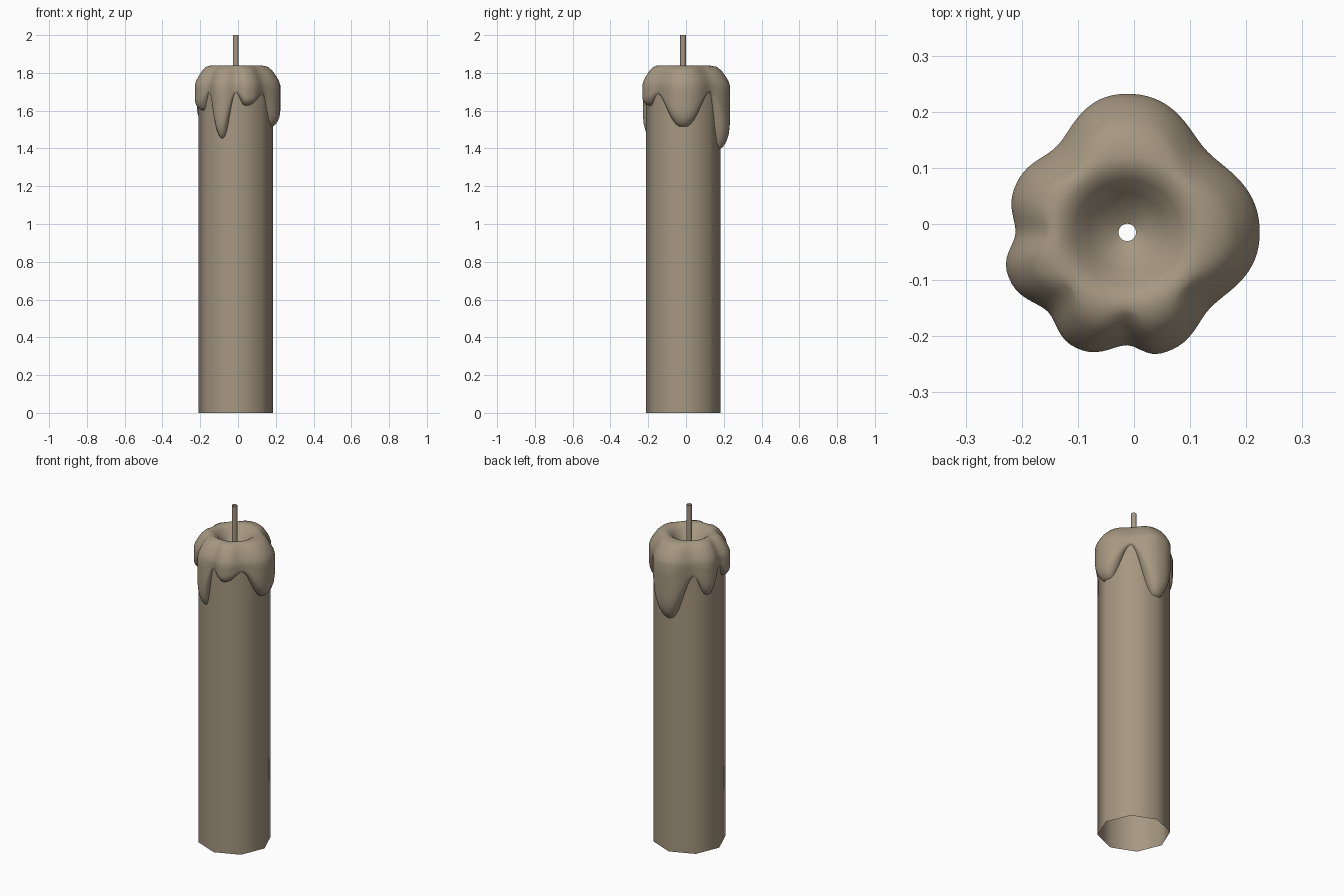
import bpy, math

if "Cube" in bpy.data.objects:
    bpy.data.objects.remove(bpy.data.objects["Cube"])

CX, CY = -0.012, -0.015      # axis of the candle
COLS = 120                   # columns around the wax cap

wax = bpy.data.materials.new("wax")
wax.diffuse_color = (0.38, 0.31, 0.22, 1)
wax.use_nodes = True
wax.node_tree.nodes["Principled BSDF"].inputs["Base Color"].default_value = wax.diffuse_color


def lathe(name, rings, sides):
    """Open surface from rings; each ring is a function angle -> (radius, z)."""
    verts, faces = [], []
    for ring in rings:
        for i in range(sides):
            a = 2 * math.pi * i / sides
            r, z = ring(a)
            verts.append((CX + r * math.cos(a), CY + r * math.sin(a), z))
    for k in range(len(rings) - 1):
        for i in range(sides):
            j = (i + 1) % sides
            faces.append((k * sides + i, k * sides + j,
                          (k + 1) * sides + j, (k + 1) * sides + i))
    me = bpy.data.meshes.new(name)
    me.from_pydata(verts, [], faces)
    me.polygons.foreach_set("use_smooth", [True] * len(faces))
    me.materials.append(wax)
    ob = bpy.data.objects.new(name, me)
    bpy.context.collection.objects.link(ob)
    return ob


def const(r, z):
    return lambda a: (r, z)


# Alternating drips and gaps: angle in degrees, outer radius, lower edge height
KEYS = [(0, .236, 1.51), (45, .203, 1.69), (90, .247, 1.39), (131, .198, 1.64),
        (158, .216, 1.53), (180, .199, 1.68), (200, .226, 1.60), (225, .200, 1.69),
        (247, .225, 1.45), (270, .201, 1.69), (287, .224, 1.625), (317, .200, 1.68),
        (360, .236, 1.51)]


def drip(a):
    """Outer radius and lower edge of the wax at an angle."""
    d = math.degrees(a) % 360
    for k in range(len(KEYS) - 1):
        p, q = KEYS[k], KEYS[k + 1]
        if p[0] <= d <= q[0]:
            u = (d - p[0]) / (q[0] - p[0])
            if k % 2:                      # measure from the drip to the gap
                p, q, u = q, p, 1 - u
            f = (1 - math.cos(math.pi * u ** 1.25)) / 2
            return p[1] + (q[1] - p[1]) * f, p[2] + (q[2] - p[2]) * f


def shoulder(s, z):
    return lambda a: (drip(a)[0] * s, z)


def skirt(t):
    def ring(a):
        R, zb = drip(a)
        w = 1 if t < .6 else math.sqrt(max(0, 1 - ((t - .6) / .4) ** 2))
        return .174 + (R - .174) * w, 1.735 + (zb - 1.735) * t
    return ring


# Candle body: open eight-sided tube
lathe("candle_body", [const(.1975, 1.72), const(.1975, 0)], 8)

# Wick: thin open tube
lathe("wick", [const(.0155, 2.0), const(.0155, 1.72)], 12)

# Melted wax: hollow pool, rounded rim, drips that tuck into the body
pool = [(.0155, 1.745), (.04, 1.758), (.07, 1.79), (.095, 1.822),
        (.115, 1.837), (.135, 1.84)]
rings = [const(r, z) for r, z in pool]
rings += [shoulder(.725, 1.832), shoulder(.82, 1.812),
          shoulder(.91, 1.782), shoulder(.97, 1.757)]
rings += [skirt(t) for t in (0, .2, .4, .6, .75, .86, .94, .98, 1)]
lathe("melted_wax", rings, COLS)

# Outward-facing surfaces
for ob in bpy.context.collection.objects:
    ob.data.flip_normals()
